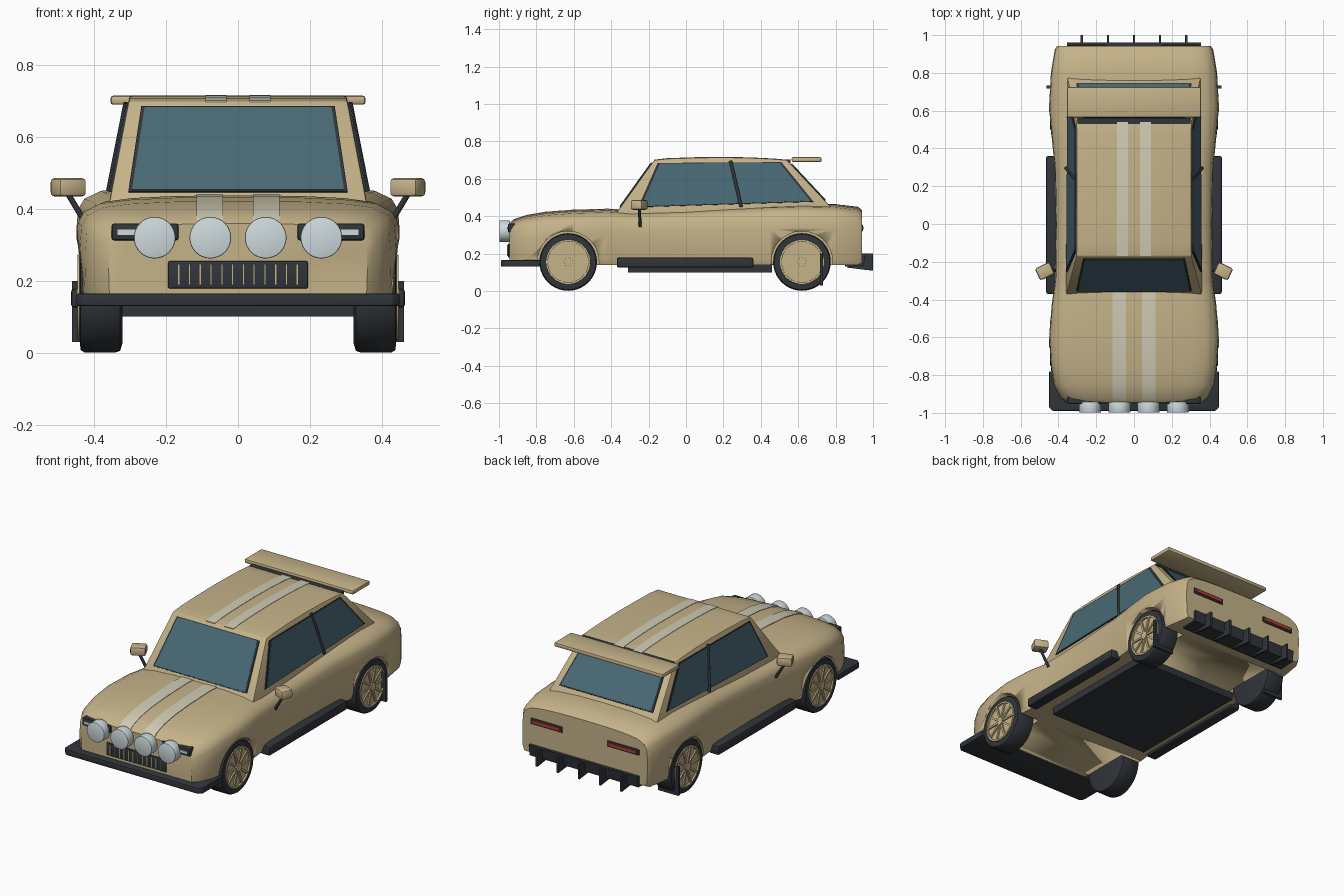
import bpy, bmesh, math
from mathutils import Vector, Matrix

if "Cube" in bpy.data.objects:
    bpy.data.objects.remove(bpy.data.objects["Cube"])


def mat(name, r, g, b):
    m = bpy.data.materials.new(name)
    m.diffuse_color = (r, g, b, 1)
    m.use_nodes = True
    m.node_tree.nodes["Principled BSDF"].inputs["Base Color"].default_value = m.diffuse_color
    return m


TAN = mat("tan_paint", .56, .45, .25)
DARK = mat("dark_trim", .03, .035, .042)
GLASS = mat("glass", .065, .14, .175)
LAMP = mat("lamp", .62, .70, .72)
STRIPE = mat("stripe", .63, .60, .46)
RED = mat("red_light", .5, .04, .03)


def mesh(name, verts, faces, m, bevel=0, angle=35):
    bm = bmesh.new()
    vs = [bm.verts.new(v) for v in verts]
    for f in faces:
        bm.faces.new([vs[i] for i in f])
    bmesh.ops.remove_doubles(bm, verts=bm.verts, dist=1e-5)
    bmesh.ops.recalc_face_normals(bm, faces=bm.faces)
    if bevel:
        es = [e for e in bm.edges if len(e.link_faces) == 2 and e.calc_face_angle() > .5]
        bmesh.ops.bevel(bm, geom=es, offset=bevel, segments=2, profile=.5, affect='EDGES')
    me = bpy.data.meshes.new(name)
    bm.to_mesh(me)
    bm.free()
    me.materials.append(m)
    ob = bpy.data.objects.new(name, me)
    bpy.context.collection.objects.link(ob)
    bpy.ops.object.select_all(action='DESELECT')
    ob.select_set(True)
    bpy.context.view_layer.objects.active = ob
    bpy.ops.object.shade_smooth_by_angle(angle=math.radians(angle))
    return ob


def loft(name, rings, m, bevel=0, angle=35):
    n = len(rings[0])
    faces = [(a * n + i, a * n + (i + 1) % n, (a + 1) * n + (i + 1) % n, (a + 1) * n + i)
             for a in range(len(rings) - 1) for i in range(n)]
    faces += [tuple(range(n)), tuple((len(rings) - 1) * n + i for i in range(n))]
    return mesh(name, [v for r in rings for v in r], faces, m, bevel, angle)


def box(name, x, y, z, m, bevel=0, rot=None):
    c = Vector((sum(x) / 2, sum(y) / 2, sum(z) / 2))
    rings = [[Vector((x[0], a, b)), Vector((x[1], a, b)), Vector((x[1], a, d)), Vector((x[0], a, d))]
             for a, b, d in ((y[0], z[0], z[1]), (y[1], z[0], z[1]))]
    if rot:
        rings = [[c + rot @ (v - c) for v in r] for r in rings]
    return loft(name, rings, m, bevel)


def rod(name, p, q, r, m, n=12, bevel=0):
    p, q = Vector(p), Vector(q)
    rot = (q - p).to_track_quat('Z', 'Y')
    ring = [rot @ Vector((r * math.cos(2 * math.pi * i / n), r * math.sin(2 * math.pi * i / n), 0))
            for i in range(n)]
    return loft(name, [[p + v for v in ring], [q + v for v in ring]], m, bevel)


def slab(name, pts, d, m, scale=1.0):
    pts = [Vector(p) for p in pts]
    c = sum(pts, Vector()) / len(pts)
    pts = [c + (p - c) * scale for p in pts]
    n = (pts[1] - pts[0]).cross(pts[2] - pts[0]).normalized() * d
    return loft(name, [[p - n for p in pts], [p + n for p in pts]], m)


def window(name, pts):
    slab(name + "_seal", pts, .005, DARK, 1.035)
    slab(name + "_glass", pts, .007, GLASS)


# lower body: y, half width, bottom, top
S = [(-.945, .36, .14, .36), (-.92, .39, .14, .382), (-.85, .425, .14, .405), (-.75, .44, .14, .422),
     (-.6, .45, .14, .433), (-.42, .435, .14, .438), (-.3, .418, .14, .432), (0, .414, .14, .442),
     (.3, .42, .14, .456), (.45, .435, .14, .463), (.62, .45, .14, .468), (.8, .44, .14, .464),
     (.92, .42, .14, .45), (.942, .408, .15, .432)]
rings = []
for y, w, b, t in S:
    half = [(.97, b), (.995, b + .03), (1, t - .13), (.99, t - .07), (.95, t - .04),
            (.85, t - .018), (.68, t - .008), (.4, t - .002)]
    rings.append([(k * w, y, z) for k, z in half] + [(0, y, t)]
                 + [(-k * w, y, z) for k, z in reversed(half)])
body = loft("body", rings, TAN)
for y in (-.63, .62):
    for s in (-1, 1):
        cut = rod("arch_cutter", (s * .3, y, .155), (s * .6, y, .155), .164, TAN, 48)
        cut.hide_render = True
        bpy.context.view_layer.objects.active = body
        mod = body.modifiers.new("arch", 'BOOLEAN')
        mod.operation, mod.object, mod.solver = 'DIFFERENCE', cut, 'EXACT'
        bpy.ops.object.modifier_apply(modifier="arch")
        bpy.data.objects.remove(cut)


# cabin
def cab_w(z):
    return .305 + (.70 - z) * .19


prof = [(-.385, .40), (-.17, .70), (-.1, .708), (.05, .713), (.2, .715), (.35, .712), (.47, .706), (.54, .70), (.82, .40)]
loft("cabin", [[(s * cab_w(z), y, z) for y, z in prof] for s in (-1, 1)], TAN, .006, 30)
window("windscreen", [(x, -.17 - (.70 - z) * .717, z) for x, z in ((-.295, .45), (.295, .45), (.26, .68), (-.26, .68))])
window("rear_window", [(x, .54 + (.70 - z) * .933, z) for x, z in ((-.295, .485), (.295, .485), (.26, .675), (-.26, .675))])
for s in (-1, 1):
    window("side_window", [(s * cab_w(z), y, z) for y, z in ((-.24, .452), (-.14, .68), (.5, .684), (.665, .48))])
    rod("door_pillar", (s * (cab_w(.45) + .006), .295, .45), (s * (cab_w(.695) + .004), .238, .695), .009, DARK)
box("roof_rear_trim", (-.3, .3), (.53, .56), (.685, .702), DARK)

# stripes
for s in (-1, 1):
    hood = [(y, t) for y, w, b, t in S if y < -.4] + [(-.36, .4355)]
    for nm, path, a, b in (("hood_stripe", hood, .042, .115),
                           ("roof_stripe", prof[1:8], .032, .09)):
        loft(nm, [[(s * a, y, z - .004), (s * b, y, z - .004), (s * b, y, z + .002), (s * a, y, z + .002)]
                  for y, z in path], STRIPE)

# aero parts
box("roof_wing", (-.355, .355), (.565, .725), (.69, .715), TAN, .008)
plan = [(-.45, -.78), (-.45, -.97), (-.43, -.99), (.43, -.99), (.45, -.97), (.45, -.78)]
loft("front_splitter", [[(x, y, z) for x, y in plan] for z in (.13, .165)], DARK, .006)
box("floor_panel", (-.33, .33), (-.31, .46), (.1, .145), DARK)
loft("rear_diffuser", [[(x, .85, .13), (x, .95, .135), (x, .96, .2), (x, .85, .2)] for x in (-.355, .355)], DARK)
for i in range(-2, 3):
    loft("diffuser_fin", [[(i * .138 + d, .86, .125), (i * .138 + d, 1, .108), (i * .138 + d, 1, .2), (i * .138 + d, .9, .2)]
                          for d in (-.006, .006)], DARK)

for s in (-1, 1):
    box("side_skirt", sorted((s * .4, s * .465)), (-.37, .36), (.125, .178), DARK, .01)
    box("mud_flap", sorted((s * .33, s * .462)), (.717, .732), (.03, .2), DARK)
    # mirror
    rod("mirror_stalk", (s * .415, -.245, .345), (s * .478, -.25, .45), .008, DARK)
    box("mirror", sorted((s * .43, s * .515)), (-.285, -.215), (.434, .486), TAN, .012, Matrix.Rotation(s * -.45, 3, 'Z'))
    # lights
    box("headlight_housing", sorted((s * .165, s * .352)), (-.952, -.9), (.312, .36), DARK, .008)
    box("headlight_bar", sorted((s * .185, s * .335)), (-.956, -.94), (.328, .342), LAMP)
    box("tail_housing", sorted((s * .145, s * .355)), (.93, .947), (.318, .355), DARK, .005)
    box("tail_light", sorted((s * .16, s * .34)), (.94, .95), (.329, .345), RED)
    for x in (.077, .232):
        rod("spot_lamp", (s * x, -.94, .32), (s * x, -.998, .32), .058, LAMP, 32, .004)

# grille
box("grille", (-.195, .195), (-.951, -.93), (.178, .255), DARK, .006)
for i in range(12):
    x = -.165 + i * .03
    box("grille_bar", (x - .003, x + .003), (-.956, -.945), (.188, .247), TAN)


# wheels
def lathe(name, prof, s, y, m, n=40):
    rr = [[(s * x, y + r * math.cos(2 * math.pi * i / n), .155 + r * math.sin(2 * math.pi * i / n))
           for i in range(n)] for r, x in prof]
    return loft(name, rr, m)


for y in (-.63, .62):
    for s in (-1, 1):
        lathe("tyre", [(.13, .322), (.15, .328), (.154, .34), (.154, .428), (.148, .438),
                       (.119, .441), (.112, .428)], s, y, DARK)
        lathe("rim_ring", [(.108, .426), (.108, .446), (.118, .446), (.12, .436)], s, y, TAN)
        rod("hub", (s * .425, y, .155), (s * .449, y, .155), .024, TAN, 20)
        for k in range(10):
            a = 2 * math.pi * k / 10
            d, e = Vector((0, math.cos(a), math.sin(a))), Vector((0, -math.sin(a), math.cos(a))) * .006
            c = Vector((0, y, .155))
            loft("spoke", [[c + d * r + e * u + Vector((s * x, 0, 0))
                            for u, x in ((-1, .427), (1, .427), (1, .444), (-1, .444))] for r in (.015, .112)], TAN)
